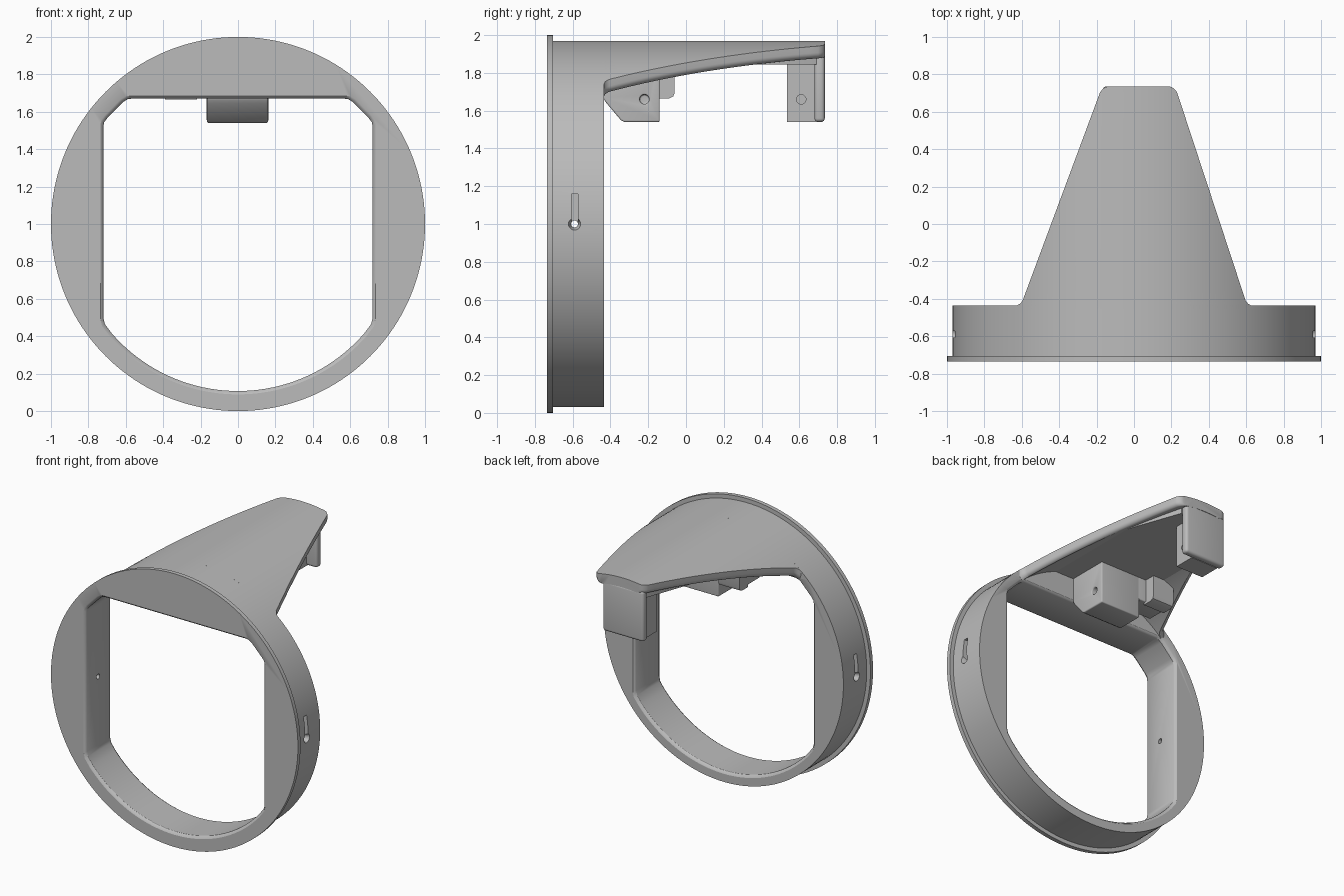
import bpy, bmesh, math
from mathutils import Vector

old = bpy.data.objects.get("Cube")
if old:
    bpy.data.objects.remove(old, do_unlink=True)

grey = bpy.data.materials.new("plain_grey")
grey.use_nodes = True
colour = (0.5, 0.5, 0.5, 1)
grey.diffuse_color = colour
grey.node_tree.nodes["Principled BSDF"].inputs["Base Color"].default_value = colour

BACK, FRONT, SEAM, TIP = -0.435, -0.735, -0.705, 0.735   # y stations


def loft(name, rings):
    """Closed solid through rings of equal point count."""
    bm = bmesh.new()
    loops = [[bm.verts.new(p) for p in ring] for ring in rings]
    n = len(loops[0])
    for a, b in zip(loops, loops[1:]):
        for i in range(n):
            j = (i + 1) % n
            bm.faces.new((a[i], a[j], b[j], b[i]))
    bm.faces.new(loops[0])
    bm.faces.new(loops[-1])
    bmesh.ops.recalc_face_normals(bm, faces=bm.faces)
    mesh = bpy.data.meshes.new(name)
    bm.to_mesh(mesh)
    bm.free()
    mesh.materials.append(grey)
    ob = bpy.data.objects.new(name, mesh)
    bpy.context.collection.objects.link(ob)
    return ob


def activate(ob):
    bpy.ops.object.select_all(action='DESELECT')
    ob.select_set(True)
    bpy.context.view_layer.objects.active = ob


def finish(ob, bevel=0.0, angle=30):
    activate(ob)
    if bevel:
        mod = ob.modifiers.new("soft_edges", 'BEVEL')
        mod.width, mod.segments = bevel, 4
        bpy.ops.object.modifier_apply(modifier=mod.name)
    bpy.ops.object.shade_smooth_by_angle(angle=math.radians(angle))


def cut(ob, cutter):
    cutter.hide_render = True
    activate(ob)
    mod = ob.modifiers.new("cut", 'BOOLEAN')
    mod.object, mod.operation, mod.solver = cutter, 'DIFFERENCE', 'EXACT'
    bpy.ops.object.modifier_apply(modifier=mod.name)
    bpy.data.objects.remove(cutter, do_unlink=True)


def circle_xz(r, y, n=160):
    return [(r * math.cos(t), y, 1 + r * math.sin(t))
            for t in (2 * math.pi * i / n for i in range(n))]


def circle_yz(r, x, y, z, n=20):
    return [(x, y + r * math.cos(t), z + r * math.sin(t))
            for t in (2 * math.pi * i / n for i in range(n))]


def along_x(name, outline, x0, x1):
    return loft(name, [[(x, y, z) for y, z in outline] for x in (x0, x1)])


def box(name, x0, x1, y0, y1, z0, z1):
    return along_x(name, [(y0, z0), (y1, z0), (y1, z1), (y0, z1)], x0, x1)


# Ring: thin front flange and slightly smaller drum
ring = loft("mounting_ring", [circle_xz(1.0, FRONT), circle_xz(1.0, SEAM),
                              circle_xz(0.97, SEAM), circle_xz(0.97, BACK)])

# Window through the ring: flat top, clipped corners, round bottom
right = [(0.57, 1.67), (0.59, 1.667), (0.615, 1.652), (0.70, 1.565),
         (0.715, 1.545), (0.72, 1.52), (0.72, 0.5), (0.712, 0.465)]
arc = [(0.893 * math.cos(t), 1 + 0.893 * math.sin(t))
       for t in (math.radians(-41 - 98 * i / 40) for i in range(41))]
window = right + arc + [(-x, z) for x, z in reversed(right)]


def window_ring(y, grow):
    s = 1 + grow / 0.75
    return [(x * s, y, 0.95 + (z - 0.95) * s) for x, z in window]


cut(ring, loft("window_cutter", [
    window_ring(FRONT - 0.01, 0.022), window_ring(FRONT, 0.016),
    window_ring(FRONT + 0.006, 0.007), window_ring(FRONT + 0.018, 0),
    window_ring(BACK - 0.018, 0), window_ring(BACK - 0.006, 0.007),
    window_ring(BACK, 0.016), window_ring(BACK + 0.01, 0.022)]))

# Side pin holes, each with a countersink and a shallow slot above it
for s in (-1, 1):
    cut(ring, loft("hole_cutter", [circle_yz(r, s * x, -0.59, 1.0) for x, r in
                                   ((0.6, 0.018), (0.93, 0.018), (0.98, 0.036))]))
    cut(ring, box("slot_cutter", *sorted((s * 0.93, s * 1.05)), -0.607, -0.573, 1.0, 1.16))
finish(ring)


# Tongue: tapering curved shell with a rounded lower edge
def tongue_ring(y, trim):
    f = (y - BACK) / (TIP - BACK)
    left, rgt = -0.605 + 0.435 * f + trim, 0.605 - 0.385 * f - trim
    n, r, pts = 40, 0.03, []

    def top(x):
        return 1 + math.sqrt(0.97 ** 2 - x * x)

    def low(x):
        return 1 + math.sqrt(0.9 ** 2 - x * x)
    for i in range(n + 1):
        x = left + (rgt - left) * i / n
        pts.append((x, y, top(x)))
    a, b = left + r, rgt - r
    turns = [math.pi / 2 * i / 6 for i in range(7)]
    pts += [(b + r * math.cos(t), y, low(b) + r - r * math.sin(t)) for t in turns]
    pts += [(b + (a - b) * i / n, y, low(b + (a - b) * i / n)) for i in range(1, n)]
    pts += [(a - r * math.cos(t), y, low(a) + r - r * math.sin(t)) for t in reversed(turns)]
    return pts


stations = [(BACK - 0.02, -0.025), (BACK, -0.02), (BACK + 0.008, -0.008), (BACK + 0.025, 0)]
stations += [(-0.4 + 1.1 * i / 24, 0) for i in range(25)]
stations += [(TIP - 0.025, 0.002), (TIP - 0.012, 0.009), (TIP - 0.004, 0.018), (TIP, 0.03)]
finish(loft("tongue", [tongue_ring(y, t) for y, t in stations]))

# Flat shelf filling the hollow under the tongue
plan = [(-0.31, BACK - 0.01), (0.31, BACK - 0.01), (0.31, 0.3), (0.17, 0.69), (-0.15, 0.69), (-0.31, 0.24)]
finish(loft("shelf", [[(x, y, z) for x, y in plan] for z in (1.845, 1.91)]))

# Front bracket block with a sloping nose and cross hole
nose = along_x("front_bracket", [(BACK - 0.005, 1.87), (BACK - 0.005, 1.67), (-0.425, 1.645), (-0.345, 1.55),
                                 (-0.325, 1.54), (-0.14, 1.54), (-0.14, 1.87)], -0.165, 0.16)
cut(nose, loft("hole_cutter", [circle_yz(0.025, x, -0.22, 1.66) for x in (0.08, 0.3)]))
finish(nose, 0.008)

# Side bracket beside it, and its small rear step
finish(box("side_bracket", -0.39, -0.15, -0.3, -0.14, 1.68, 1.86), 0.008)
finish(along_x("side_step", [(-0.16, 1.86), (-0.16, 1.665), (-0.09, 1.665), (-0.068, 1.675),
                             (-0.06, 1.695), (-0.06, 1.86)], -0.39, -0.22))

# Rear lug hanging from the tip, with its inner block
finish(box("rear_lug", -0.168, 0.163, 0.68, TIP, 1.54, 1.91), 0.02)
block = box("rear_block", -0.14, 0.08, 0.535, 0.69, 1.54, 1.86)
cut(block, loft("hole_cutter", [circle_yz(0.025, x, 0.61, 1.66) for x in (0.0, 0.3)]))
finish(block)
